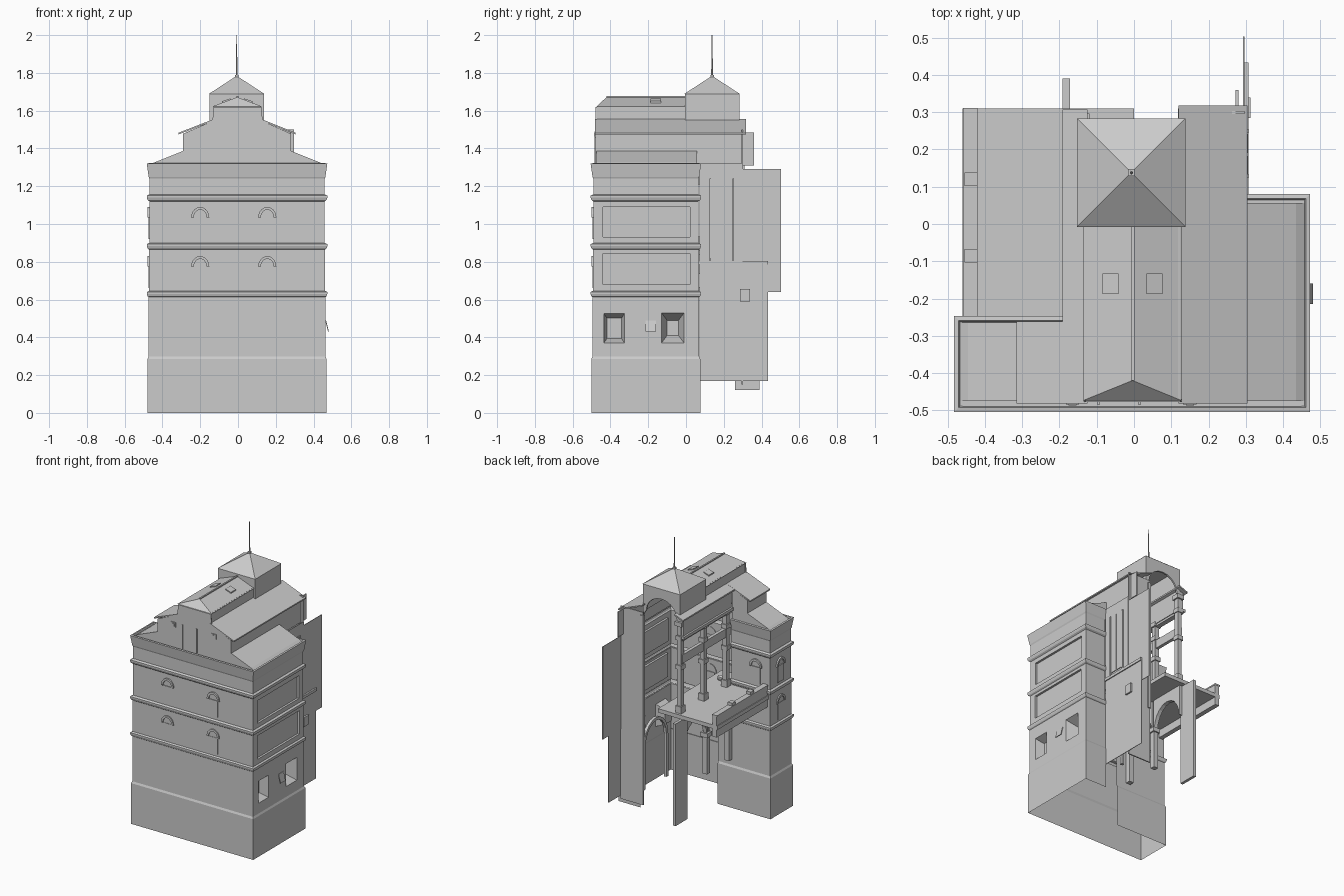
import bpy, bmesh, math
from mathutils import Vector

if "Cube" in bpy.data.objects:
    bpy.data.objects.remove(bpy.data.objects["Cube"])


def finish(name, bm, recalc=True):
    if recalc:
        bmesh.ops.recalc_face_normals(bm, faces=bm.faces)
    me = bpy.data.meshes.new(name)
    bm.to_mesh(me)
    bm.free()
    ob = bpy.data.objects.new(name, me)
    bpy.context.collection.objects.link(ob)
    return ob


def prism(name, axis, pts, lo, hi):
    """Extrude a 2D outline along an axis: x uses (y,z), y uses (x,z), z uses (x,y)."""
    place = {'x': lambda p, t: (t, p[0], p[1]),
             'y': lambda p, t: (p[0], t, p[1]),
             'z': lambda p, t: (p[0], p[1], t)}[axis]
    bm = bmesh.new()
    a = [bm.verts.new(place(p, lo)) for p in pts]
    b = [bm.verts.new(place(p, hi)) for p in pts]
    bm.faces.new(a)
    bm.faces.new(b[::-1])
    n = len(pts)
    for i in range(n):
        j = (i + 1) % n
        bm.faces.new((a[i], b[i], b[j], a[j]))
    return finish(name, bm)


def box(name, x0, x1, y0, y1, z0, z1):
    return prism(name, 'z', [(x0, y0), (x1, y0), (x1, y1), (x0, y1)], z0, z1)


def sweep(name, path, profile):
    """Sweep an (outward offset, z) profile along an open footprint with mitred corners."""
    P = [Vector(p) for p in path]
    nor = [Vector(((b - a).y, -(b - a).x)).normalized() for a, b in zip(P, P[1:])]
    mit = []
    for i in range(len(P)):
        a, b = nor[max(i - 1, 0)], nor[min(i, len(nor) - 1)]
        mit.append((a + b) / (1 + a.dot(b)))
    bm = bmesh.new()
    rows = [[bm.verts.new((*(p + m * o), z)) for p, m in zip(P, mit)] for o, z in profile]
    for r, s in zip(rows, rows[1:]):
        for i in range(len(P) - 1):
            bm.faces.new((r[i + 1], r[i], s[i], s[i + 1]))
    bmesh.ops.reverse_faces(bm, faces=bm.faces)
    return finish(name, bm, False)


def recess(ob, y0, y1, z0, z1, depth, taper=1.0):
    """Push a rectangle of the right-hand (+x) wall inwards."""
    bm = bmesh.new()
    bm.from_mesh(ob.data)
    mid = Vector((0, (y0 + y1) / 2, (z0 + z1) / 2))
    for co, no in (((0, y0, 0), (0, 1, 0)), ((0, y1, 0), (0, 1, 0)),
                   ((0, 0, z0), (0, 0, 1)), ((0, 0, z1), (0, 0, 1))):
        bm.normal_update()
        fs = [f for f in bm.faces if abs(f.normal.x) > .9 and f.calc_center_median().x > .4]
        es = {e for f in fs for e in f.edges}
        vs = {v for f in fs for v in f.verts}
        bmesh.ops.bisect_plane(bm, geom=fs + list(es) + list(vs), plane_co=co, plane_no=no)
    hit = [f for f in bm.faces if abs(f.normal.x) > .9 and f.calc_center_median().x > .4
           and y0 < f.calc_center_median().y < y1 and z0 < f.calc_center_median().z < z1]
    out = bmesh.ops.extrude_face_region(bm, geom=hit)
    for v in (g for g in out['geom'] if isinstance(g, bmesh.types.BMVert)):
        v.co.x -= depth
        v.co.y = mid.y + (v.co.y - mid.y) * taper
        v.co.z = mid.z + (v.co.z - mid.z) * taper
    bmesh.ops.delete(bm, geom=[f for f in hit if f.is_valid], context='FACES')
    bm.to_mesh(ob.data)
    bm.free()


def arc(c, z, rx, rz, n=10):
    return [(c + rx * math.cos(math.pi * i / n), z + rz * math.sin(math.pi * i / n)) for i in range(n + 1)]


# Storeys: shell walls open at the bottom and towards the terrace
def footprint(x_in):
    return [(x_in, -.255), (-.475, -.255), (-.475, -.497), (.465, -.497), (.465, .072), (.30, .072)]


low, up = footprint(-.07), footprint(-.17)
base = sweep("base_walls", low, [(.004, 0), (.004, .285), (-.002, .298), (-.002, .615)])
recess(base, -.435, -.325, .37, .525, .06, .7)
recess(base, -.13, -.01, .37, .53, .08, .5)
middle = sweep("middle_storey_walls", low, [(-.004, .64), (-.004, .87)])
recess(middle, -.44, .02, .68, .845, .015)
upper = sweep("upper_storey_walls", up, [(-.006, .89), (-.006, 1.125)])
recess(upper, -.44, .02, .93, 1.09, .015)
for nm, path, z in (("lower", low, .61), ("middle", low, .863), ("upper", up, 1.12)):
    sweep(nm + "_string_course", path,
          [(-.006, z), (.004, z + .008), (.008, z + .02), (.008, z + .03), (-.006, z + .037)])
sweep("crown_cornice", up, [(-.006, 1.15), (-.006, 1.24), (-.002, 1.25), (.008, 1.32),
                            (-.004, 1.322), (-.008, 1.31), (-.03, 1.31)])


# Arched windows with a wider hood
def window(tag, axis, c, z, face, out):
    lo, hi = sorted((face - .005 * out, face + .003 * out))
    h = .034
    prism("window_" + tag, axis, [(c - h, z), (c + h, z), (c + h, z + .115), (c - h, z + .115)], lo, hi)
    lo, hi = sorted((face - .005 * out, face + .008 * out))
    prism("window_hood_" + tag, axis, arc(c, z + .115, .048, .055) + arc(c, z + .115, .034, .04)[::-1], lo, hi)


for k, z in enumerate((.66, .92)):
    window(f"front_left_{k}", 'y', -.20, z, -.493, -1)
    window(f"front_right_{k}", 'y', .155, z, -.493, -1)
    window(f"side_{k}", 'x', -.375, z, -.471, -1)
    window(f"wing_back_{k}", 'y', -.36, z, -.259, 1)

# Lower roofs over the wings
prism("right_wing_roof", 'y', [(.28, 1.31), (.458, 1.31), (.435, 1.325), (.28, 1.387)], -.475, .057)
prism("left_wing_roof", 'y', [(-.29, 1.31), (-.468, 1.31), (-.445, 1.325), (-.29, 1.387)], -.475, -.265)
box("front_ledge", -.46, .45, -.49, -.47, 1.305, 1.312)

# Gable walls and clerestory
prism("gable_front", 'y', [(-.29, 1.31), (.28, 1.31), (.28, 1.478), (.13, 1.545), (.125, 1.62),
                           (-.13, 1.62), (-.135, 1.545), (-.29, 1.478)], -.478, -.47)
box("clerestory_right_wall", .272, .28, -.47, .36, 1.31, 1.485)
box("clerestory_left_wall", -.29, -.282, -.47, -.265, 1.31, 1.478)
prism("clerestory_left_back", 'y', [(-.29, 1.31), (-.17, 1.31), (-.17, 1.53), (-.29, 1.478)], -.273, -.265)
prism("right_gable_roof", 'y', [(.12, 1.548), (.305, 1.474), (.305, 1.483), (.12, 1.557)], -.482, .318)
prism("left_gable_roof", 'y', [(-.125, 1.548), (-.315, 1.474), (-.315, 1.483), (-.125, 1.557)], -.482, -.262)
prism("left_back_roof", 'y', [(-.125, 1.545), (-.192, 1.52), (-.192, 1.53), (-.125, 1.556)], -.262, .308)
for x in (-.165, .15):
    box("gable_window_frame", x - .018, x + .018, -.484, -.477, 1.455, 1.49)
    box("gable_window_pane", x - .011, x + .011, -.487, -.483, 1.462, 1.483)
for x in (-.095, .015):
    box("gable_slat", x - .004, x + .004, -.484, -.477, 1.32, 1.49)

# Lantern with hipped roof, ridge and skylights
box("lantern_walls", -.13, .122, -.47, 0, 1.535, 1.625)
bm = bmesh.new()
v = [bm.verts.new(c) for c in ((-.137, -.474, 1.622), (.128, -.474, 1.622), (.128, 0, 1.622),
                               (-.137, 0, 1.622), (-.004, -.42, 1.672), (-.004, 0, 1.672))]
for f in ((0, 1, 4), (1, 2, 5, 4), (3, 0, 4, 5), (0, 3, 2, 1), (2, 3, 5)):
    bm.faces.new([v[i] for i in f])
finish("lantern_roof", bm)
box("ridge_cap", -.008, .002, -.42, 0, 1.668, 1.677)
for s in (-1, 1):
    prism("skylight", 'y', [(s * .037 - .004, 1.652), (s * .08 - .004, 1.636),
                            (s * .08 - .004, 1.65), (s * .037 - .004, 1.664)], -.188, -.133)

# Tower: three plain walls, arched back, pyramid roof and spire
box("tower_front_wall", -.15, .137, -.005, .003, 1.54, 1.69)
box("tower_left_wall", -.15, -.142, -.005, .28, 1.5, 1.69)
box("tower_right_wall", .129, .137, -.005, .28, 1.5, 1.69)
prism("tower_back_arch", 'y', [(-.15, 1.47), (-.15, 1.69), (.137, 1.69), (.137, 1.47)]
      + arc(-.007, 1.51, .118, .11), .27, .282)
bpy.ops.mesh.primitive_cone_add(vertices=4, radius1=1, radius2=0, depth=.095,
                                location=(-.007, .138, 1.737), rotation=(0, 0, math.pi / 4))
roof = bpy.context.object
roof.name = "tower_roof"
roof.scale = (.206, .206, 1)
box("spire_foot", -.016, .002, .129, .147, 1.765, 1.79)
bpy.ops.mesh.primitive_cone_add(vertices=6, radius1=.005, radius2=.002, depth=.23, location=(-.007, .138, 1.885))
bpy.context.object.name = "spire"

# Back and right-hand party walls, thin screens with ragged ends
box("right_lower_screen", .297, .301, .072, .434, .17, .80)
box("right_middle_screen", .297, .301, .072, .30, .80, 1.32)
box("right_outer_screen", .293, .297, .25, .503, .64, 1.29)
box("right_screen_ledge", .296, .308, .07, .434, .785, .805)
for y in (.13, .19):
    box("tall_window", .30, .306, y, y + .052, .82, 1.24)
for y in (.125, .245):
    box("tall_window_jamb", .30, .309, y, y + .008, .80, 1.24)
box("right_screen_lamp", .30, .313, .285, .34, .59, .655)
box("back_wall", .12, .297, .295, .303, .15, 1.5)
box("back_pilaster", .118, .14, .285, .31, .55, 1.48)
prism("wall_sign_plate", 'y', [(.462, .49), (.466, .49), (.481, .43), (.477, .43)], -.215, -.16)

# Terrace floor, parapet and posts
box("terrace_floor", -.46, 0, -.255, .31, .835, .862)
box("hall_floor", -.18, 0, -.40, -.255, .835, .862)
box("terrace_parapet", -.455, -.422, -.255, .31, .78, .925)
box("parapet_coping", -.459, -.42, -.255, .312, .925, .935)
for y in (.12, -.085):
    box("parapet_post", -.455, -.42, y - .018, y + .018, .86, .955)


# Square columns with base, bands and capital
def column(x, y, z0, z1, r=.016):
    box("column_shaft", x - r, x + r, y - r, y + r, z0, z1)
    for z, h, g in ((z0, .05, .007), (z0 + (z1 - z0) * .48, .03, .007), (z1 - .13, .03, .006), (z1 - .03, .03, .01)):
        box("column_band", x - r - g, x + r + g, y - r - g, y + r + g, z, z + h)


column(-.145, .27, .86, 1.50)
for y in (.03, -.22):
    column(-.155, y, .86, 1.40)
box("gallery_beam", -.175, -.14, -.255, .28, 1.37, 1.53)
box("gallery_cornice", -.188, -.135, -.255, .29, 1.385, 1.405)
box("gallery_lower_beam", -.168, -.145, -.255, .28, 1.21, 1.27)

# Arcade under the terrace
box("back_pier", -.192, -.172, .26, .39, .12, .835)
for y in (.01, -.235):
    box("arcade_pier", -.18, -.145, y - .017, y + .017, .34, .62)
    box("arcade_capital", -.19, -.135, y - .026, y + .026, .60, .63)
for a, b in ((.025, .27), (-.225, -.005)):
    c, r = (a + b) / 2, (b - a) / 2
    prism("arcade_arch", 'x', [(a - .008, .62), (a - .008, .835), (b + .008, .835), (b + .008, .62)]
          + arc(c, .62, r, .15), -.178, -.15)
prism("inner_arch", 'x', arc(.16, .55, .135, .16) + arc(.16, .55, .115, .14)[::-1], .12, .14)
for y in (.025, .275):
    box("inner_arch_jamb", .12, .14, y, y + .02, .25, .55)
